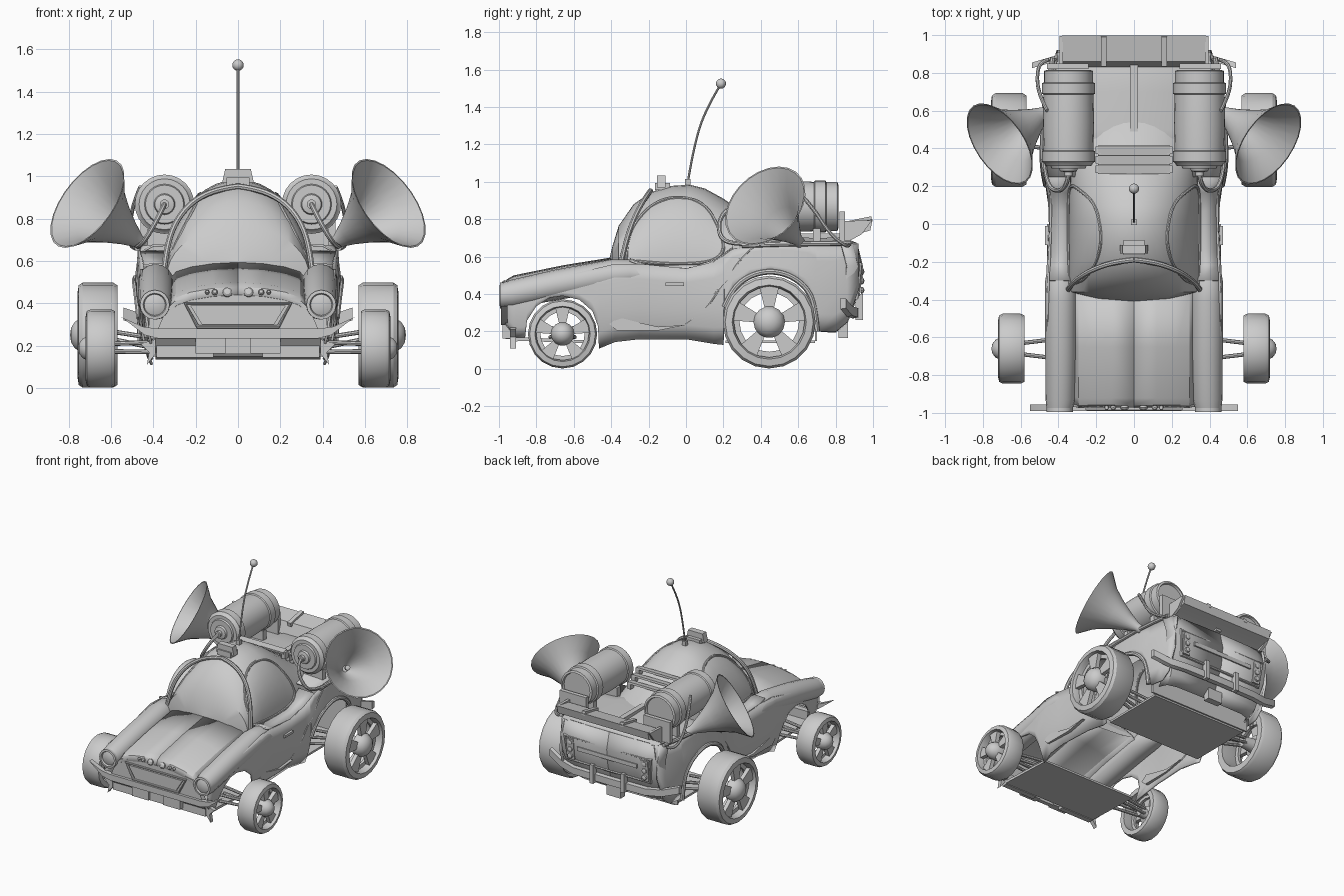
import bpy, bmesh, math
from mathutils import Vector, Matrix

if "Cube" in bpy.data.objects:
    bpy.data.objects.remove(bpy.data.objects["Cube"])


def mesh(name, verts, faces, mirror=False, solid=0):
    me = bpy.data.meshes.new(name)
    me.from_pydata([tuple(v) for v in verts], [], faces)
    bm = bmesh.new()
    bm.from_mesh(me)
    bmesh.ops.remove_doubles(bm, verts=bm.verts, dist=1e-5)
    bmesh.ops.recalc_face_normals(bm, faces=bm.faces)
    bm.to_mesh(me)
    bm.free()
    ob = bpy.data.objects.new(name, me)
    bpy.context.collection.objects.link(ob)
    if solid:
        m = ob.modifiers.new("thickness", 'SOLIDIFY')
        m.thickness, m.offset = solid, 0
    if mirror:
        ob.modifiers.new("mirror", 'MIRROR').merge_threshold = 1e-4
    return ob


def loft(name, rows, mirror=False, solid=0, ring=False, caps=False):
    n = len(rows[0])
    faces = [(i*n+j, i*n+(j+1) % n, (i+1)*n+(j+1) % n, (i+1)*n+j)
             for i in range(len(rows)-1) for j in range(n if ring else n-1)]
    if caps:
        faces += [tuple(range(n)), tuple((len(rows)-1)*n+j for j in range(n))]
    return mesh(name, [p for r in rows for p in r], faces, mirror, solid)


def lathe(name, prof, n, origin, axis, mirror=False):
    mat = Matrix.Translation(origin) @ Vector(axis).to_track_quat('Z', 'Y').to_matrix().to_4x4()
    rows = [[mat @ Vector((r*math.cos(2*math.pi*k/n), r*math.sin(2*math.pi*k/n), h))
             for k in range(n)] for r, h in prof]
    return loft(name, rows, mirror, ring=True)


def prism(name, outline, axis, a, b, mirror=False):
    # outline is in the other two axes, extruded from a to b along axis
    def put(p, t):
        q = list(p)
        q.insert(axis, t)
        return q
    return loft(name, [[put(p, a) for p in outline], [put(p, b) for p in outline]],
                mirror, ring=True, caps=True)


def box(name, c, s, mirror=False, tilt=0):
    o = [(y, z) for y, z in ((-s[1]/2, -s[2]/2), (s[1]/2, -s[2]/2), (s[1]/2, s[2]/2), (-s[1]/2, s[2]/2))]
    ct, st = math.cos(tilt), math.sin(tilt)
    o = [(c[1]+y*ct-z*st, c[2]+y*st+z*ct) for y, z in o]
    return prism(name, o, 0, c[0]-s[0]/2, c[0]+s[0]/2, mirror)


def tube(name, pts, r, mirror=False, smooth=True, closed=False):
    cu = bpy.data.curves.new(name, 'CURVE')
    cu.dimensions, cu.bevel_depth, cu.bevel_resolution, cu.use_fill_caps = '3D', r, 2, True
    sp = cu.splines.new('NURBS' if smooth else 'POLY')
    sp.points.add(len(pts)-1)
    for p, q in zip(sp.points, pts):
        p.co = (*q, 1)
    sp.use_cyclic_u = closed
    if smooth:
        sp.order_u, sp.use_endpoint_u, sp.resolution_u = 3, True, 6
    tmp = bpy.data.objects.new(name + "_path", cu)
    bpy.context.collection.objects.link(tmp)
    me = bpy.data.meshes.new_from_object(tmp.evaluated_get(bpy.context.evaluated_depsgraph_get()))
    bpy.data.objects.remove(tmp)
    ob = bpy.data.objects.new(name, me)
    bpy.context.collection.objects.link(ob)
    if mirror:
        ob.modifiers.new("mirror", 'MIRROR')
    return ob


def lerp(table, y, k=1):
    for a, b in zip(table, table[1:]):
        if y <= b[0]:
            t = max(0, (y-a[0])/(b[0]-a[0]))
            return a[k]+(b[k]-a[k])*t
    return table[-1][k]


# body sides: y, bottom, belt line and half width, with wheel arches cut in
belt = [(-.97, .42), (-.3, .58), (-.22, .55), (-.13, .53), (.07, .54), (.17, .58), (.25, .64), (.4, .665), (.9, .67)]
width = [(-.97, .43), (-.4, .465), (0, .445), (.15, .45), (.3, .485), (.6, .475), (.8, .44), (.93, .40)]
bottom = [(-.97, .25), (-.91, .17), (-.86, .17), (-.85, .26), (-.8, .335), (-.73, .38), (-.66, .39), (-.57, .37),
          (-.5, .31), (-.47, .23), (-.465, .11), (-.38, .145), (-.25, .16), (0, .16), (.15, .135), (.2, .13), (.205, .33),
          (.25, .43), (.34, .5), (.45, .525), (.56, .5), (.65, .43), (.69, .33), (.7, .2), (.8, .2), (.86, .25), (.92, .42)]
rows = []
for y, zb in bottom:
    zt, w = lerp(belt, y), lerp(width, y)
    rows.append([(w - .05*max(0, (.32-z)/.2)**1.5 - .02*max(0, (z-.5)/.15), y, z)
                 for z in (zb+(zt-zb)*t/5 for t in range(6))])
loft("body_side", rows, True, .012)

# front fenders with round headlight ends
rows = []
for y, cx, cz, rx, rz in [(-.975, .393, .393, .07, .07), (-.93, .39, .4, .078, .077), (-.7, .388, .448, .082, .082),
                          (-.4, .388, .502, .084, .083), (-.3, .39, .51, .08, .075), (-.18, .40, .50, .05, .04)]:
    rows.append([(cx+rx*math.cos(a*math.pi/8), y, cz+rz*math.sin(a*math.pi/8)) for a in range(16)])
loft("front_fender", rows, True, ring=True, caps=True)
lathe("headlight", [(.07, 0), (.07, .02), (.055, .022), (.05, .01), (.03, .018), (0, .02)], 16,
      (.393, -.974, .393), (0, -1, 0), True)

# hood and nose
loft("hood", [[(0, y, z), (.12, y, z-.008), (.22, y, z-.025), (.29, y, z-.05), (.33, y+.01, z-.1)]
              for y, z in [(-.97, .44), (-.955, .475), (-.92, .495), (-.65, .55), (-.37, .595)]], True, .01)
prism("nose", [(-.39, .25), (.39, .25), (.34, .37), (.3, .41), (.15, .44), (-.15, .44), (-.3, .41), (-.34, .37)], 1, -.97, -.93)
grille = [(-.25, .4), (.25, .4), (.19, .29), (-.19, .29)]
prism("grille", [(x*.9, .345+(z-.345)*.8) for x, z in grille], 1, -.985, -.96)
tube("grille_frame", [(x, -.978, z) for x, z in grille], .009, smooth=False, closed=True)
for i, (x, r) in enumerate([(.05, .022), (.11, .014), (.145, .01)]):
    lathe(f"nose_lamp_{i}", [(r, 0), (r, .012), (r*.6, .02), (0, .022)], 12, (x, -.965, .45), (0, -1, 0.3), True)

# front bumper and underside
prism("front_bumper", [(0, .235), (.38, .235), (.44, .25), (.55, .335), (.45, .29), (.38, .28), (0, .28)], 1, -.99, -.955, True)
box("bumper_block", (.13, -.955, .2), (.14, .05, .075), True)
box("bumper_hanger", (.25, -.92, .19), (.27, .04, .09), True)
box("bumper_centre", (0, -.95, .2), (.12, .03, .08))
prism("bumper_spike", [(.39, .23), (.46, .21), (.42, .17), (.43, .11), (.39, .16)], 1, -.94, -.91, True)
prism("front_floor", [(-.97, .24), (-.9, .15), (-.48, .135), (-.48, .15), (-.9, .17), (-.97, .26)], 0, -.39, .39)
box("rear_floor", (0, .45, .145), (.78, .48, .015))
box("rear_bulkhead", (0, .695, .38), (.84, .012, .46))

# cabin dome
dome = [(-.41, .59, .02), (-.395, .65, .2), (-.36, .765, .335), (-.28, .88, .345), (-.19, .945, .345), (-.08, .978, .345),
        (.02, .985, .345), (.1, .965, .345), (.2, .91, .345), (.3, .84, .35), (.4, .77, .35), (.5, .72, .35), (.6, .68, .35)]
BASE = .53


def dome_x(y, z):
    f = (z-BASE)/(lerp(dome, y)-BASE)
    return lerp(dome, y, 2)*math.sqrt(max(0, 1-f*f))


loft("cabin", [[(w*math.cos(a*math.pi/20), y, BASE+(h-BASE)*math.sin(a*math.pi/20)) for a in range(11)]
               for y, h, w in dome], True)
tube("windshield_frame", [(.35, -.35, .55), (.34, -.33, .65), (.3, -.29, .78), (.22, -.24, .88), (.1, -.2, .94), (0, -.19, .952)],
     .014, True)
window = [(-.32, .58), (-.31, .7), (-.26, .8), (-.18, .88), (-.08, .92), (.04, .91), (.12, .86), (.18, .75), (.21, .64),
          (.16, .58), (.05, .56), (-.14, .56)]
tube("side_window_frame", [(dome_x(y, z)+.002, y, z) for y, z in window], .009, True, closed=True)
loft("window_sill", [[(.335, y, max(z, .55)+.005), (lerp(width, y)-.012, y, z)] for y, z in belt[1:7]], True, .012)
prism("roof_box", [(-.075, .97), (.075, .97), (.06, 1.035), (-.06, 1.035)], 1, -.155, -.11)
box("roof_box_step", (0, -.125, .975), (.11, .08, .04))

# antenna
box("antenna_base", (0, .01, .995), (.03, .03, .04))
tube("antenna", [(0, .01, 1.0), (0, .04, 1.18), (0, .1, 1.38), (0, .185, 1.52)], .006)
lathe("antenna_ball", [(.027*math.sin(i*math.pi/8), -.027*math.cos(i*math.pi/8)) for i in range(9)], 16, (0, .187, 1.525), (0, 0, 1))

# rear deck with louvres
loft("rear_deck", [[(0, y, z), (.2, y, z), (.25, y, z-.02), (.4, y, .672), (lerp(width, y)-.015, y, lerp(belt, y))]
                   for y, z in [(.25, .7), (.5, .7), (.7, .695), (.86, .69), (.91, .67)]], True, .01)
for i in range(3):
    y = .29+.05*i
    box(f"louvre_{i}", (0, y, lerp(dome, y)+.02), (.38, .05, .015), tilt=.15)
    box(f"louvre_end_{i}", (.19, y, lerp(dome, y)), (.03, .04, .05), True)
box("deck_strip", (0, .65, .712), (.04, .5, .025))
prism("rear_wing", [(.83, .69), (.86, .705), (.985, .74), (.998, .80), (.86, .775)], 0, -.38, .38)
prism("wing_end", [(.83, .66), (.94, .72), (.995, .795), (.85, .79)], 0, .375, .395, True)
box("wing_divider", (.16, .915, .785), (.03, .16, .03), True, .2)

# rear face, lamps and bumper
loft("rear_panel", [[(0, y, z), (w*.75, y-.005, z), (w*.93, y-.025, z), (w, y-.08, z)] for z, y, w in
                    [(.2, .80, .38), (.25, .86, .40), (.42, .925, .42), (.55, .94, .43), (.67, .91, .44)]], True, .012)
tube("rear_grille_frame", [(-.36, .93, .56), (.36, .93, .56), (.34, .91, .38), (-.34, .91, .38)], .013, smooth=False, closed=True)
box("rear_slot", (0, .935, .49), (.5, .02, .03))
box("tail_lamp_panel", (.31, .928, .47), (.06, .02, .16), True, -.1)
for i in range(3):
    lathe(f"tail_lamp_{i}", [(.02, 0), (.018, .012), (0, .02)], 10, (.31, .935, .42+.05*i), (0, 1, 0), True)
loft("rear_bumper", [[(x, y-.03, z-.03), (x, y, z-.025), (x, y, z+.025), (x, y-.03, z+.03)] for x, y, z in
                     [(0, .925, .3), (.3, .92, .3), (.42, .89, .31), (.54, .855, .35)]], True, ring=True, caps=True)
box("rear_bumper_upright", (.13, .925, .33), (.03, .04, .14), True)
box("rear_hitch", (0, .84, .21), (.12, .05, .09))

# side details
prism("scoop", [(-.41, .24), (-.36, .275), (-.26, .25), (-.15, .225), (0, .235), (-.15, .205), (-.37, .205)], 0, .41, .46, True)
box("door_handle", (.455, -.06, .452), (.03, .1, .018), True)
tube("door_crease", [(.43, 0, .24), (.445, .1, .31), (.455, .17, .42), (.465, .24, .49), (.47, .26, .56), (.465, .36, .655)], .009, True)
tube("rear_arch_lip", [(lerp(width, y)+.003, y, z) for y, z in bottom[16:24]], .015, True)
tube("deck_rail", [(.475, .3, .66), (.47, .5, .668), (.46, .7, .67), (.43, .88, .672)], .014, True)

# wheels, with open spoked rims, and axle arms
for tag, y, R, x0, x1 in (("front", -.66, .185, .58, .72), ("rear", .445, .248, .57, .758)):
    o, cz = (0, y, R+.002), R+.002
    lathe(tag+"_tyre", [(.76*R, x0), (.95*R, x0), (R, x0+.02), (R, x1-.025), (.95*R, x1-.006), (.8*R, x1),
                        (.76*R, x1-.03), (.76*R, x0)], 20, o, (1, 0, 0), True)
    lathe(tag+"_inner_rim", [(.77*R, x1-.05), (.64*R, x1-.05), (.64*R, x1-.07), (.77*R, x1-.07)], 20, o, (1, 0, 0), True)
    lathe(tag+"_hub", [(0, x0+.02), (.16*R, x0+.02), (.2*R, x1-.07), (.34*R, x1-.06), (.34*R, x1-.02),
                       (.26*R, x1+.012), (.14*R, x1+.03), (0, x1+.035)], 14, o, (1, 0, 0), True)
    for k in range(5):
        pts = []
        for da, r in ((-.33, .28), (-.27, .79), (0, .81), (.27, .79), (.33, .28)):
            a = math.pi/2+k*2*math.pi/5+da
            pts.append((y+r*R*math.cos(a), cz+r*R*math.sin(a)))
        prism(f"{tag}_spoke_{k}", pts, 0, x1-.05, x1-.02, True)
    for k, (dy, dz) in enumerate(((-.05, .03), (.05, .03), (-.05, -.02), (.05, -.02))):
        tube(f"{tag}_axle_arm_{k}", [(.3, y+dy*1.3, .19+dz), (x0+.05, y+dy*.5, cz+dz*.7)], .011, True, False)

# barrels with bands, caps and brackets
lathe("barrel", [(0, -.04), (.022, -.04), (.022, -.02), (.045, -.015), (.05, 0), (.09, .0), (.095, .012), (.12, .012),
                 (.132, .03), (.14, .035), (.14, .09), (.132, .095), (.136, .24), (.132, .39), (.14, .395), (.14, .45),
                 (.13, .455), (.13, .515), (.115, .52), (.11, .505), (0, .505)], 24, (.347, .295, .868), (0, 1, 0), True)
for i, y in enumerate((.42, .7)):
    box(f"barrel_support_{i}", (.347, y, .70), (.16, .04, .1), True)
box("barrel_bracket", (.35, .835, .76), (.22, .03, .16), True)

# horns with flared bells and their pipes
lathe("horn", [(0, -.02), (.03, -.02), (.032, .02), (.065, .1), (.11, .19), (.165, .28), (.246, .362), (.238, .362),
               (.155, .275), (.1, .185), (.055, .1), (.02, .05), (0, .05)], 24, (.457, .60, .683), (.7, -.485, .52), True)
lathe("horn_button", [(.018, 0), (.018, .02), (0, .025)], 10, (.52, .557, .73), (.7, -.485, .52), True)
tube("front_pipe", [(.347, .27, .868), (.35, .22, .86), (.39, .17, .78), (.45, .19, .68), (.48, .32, .665), (.47, .48, .665), (.457, .6, .683)],
     .012, True)
tube("rear_pipe", [(.46, .6, .95), (.5, .68, .86), (.515, .77, .72), (.5, .86, .65), (.45, .87, .66)], .01, True)

# smooth shading with sharp edges kept
bpy.ops.object.select_all(action='SELECT')
bpy.context.view_layer.objects.active = bpy.data.objects["cabin"]
bpy.ops.object.shade_smooth_by_angle(angle=math.radians(32))
